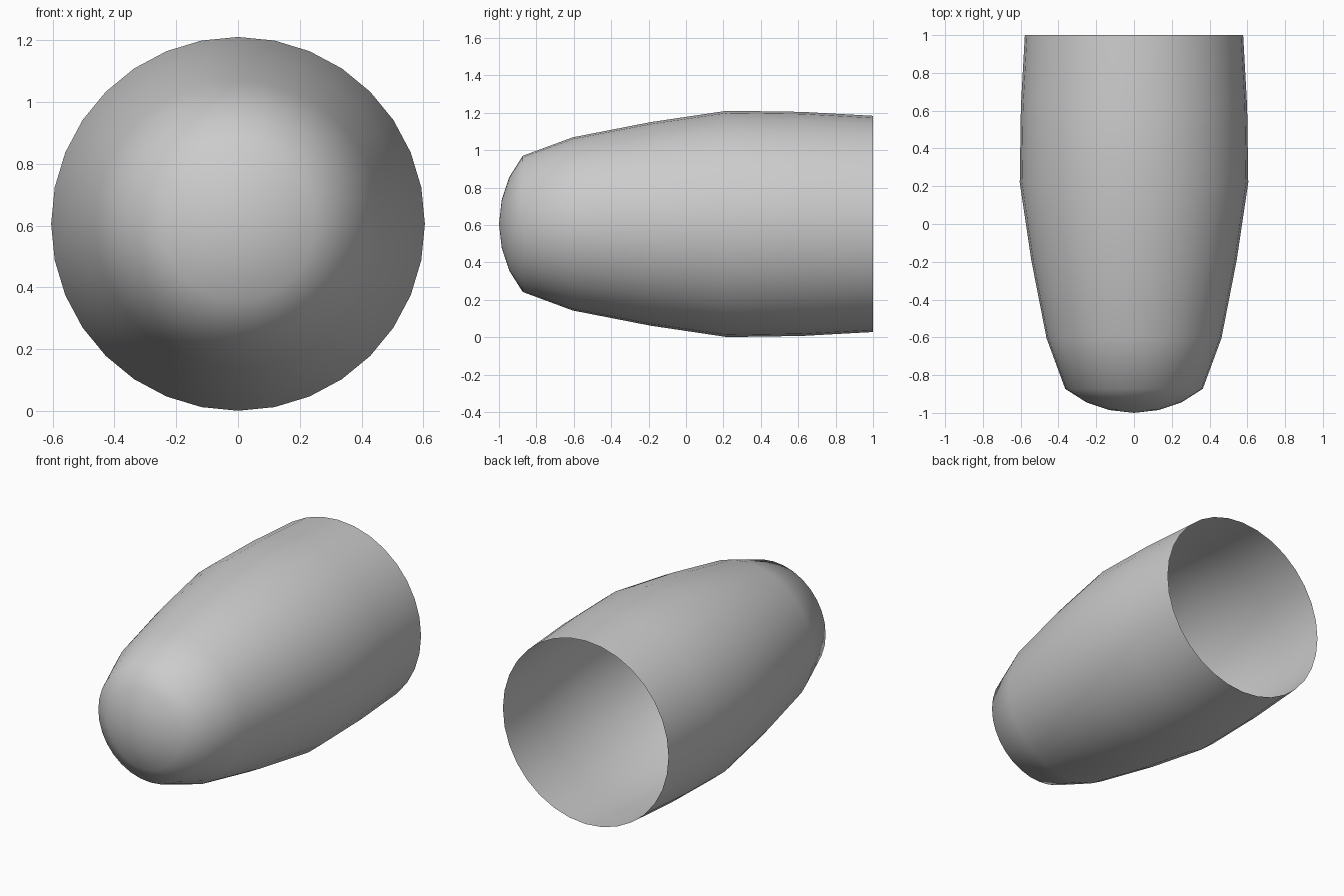
import bpy, bmesh, math

if "Cube" in bpy.data.objects:
    bpy.data.objects.remove(bpy.data.objects["Cube"])

SIDES = 32
CENTRE_Z = 0.606
# (y, radius) from the rounded nose to the open rear rim
PROFILE = [(-0.985, 0.13), (-0.945, 0.25), (-0.873, 0.364), (-0.605, 0.463),
           (-0.19, 0.544), (0.22, 0.605), (0.62, 0.599), (1.0, 0.578)]

# Open hollow shell: rings along y, closed by a pole at the nose
bm = bmesh.new()
rings = []
for y, r in PROFILE:
    ring = []
    for i in range(SIDES):
        a = 2 * math.pi * i / SIDES
        ring.append(bm.verts.new((r * math.sin(a), y, CENTRE_Z + r * math.cos(a))))
    rings.append(ring)
pole = bm.verts.new((0, -1.0, CENTRE_Z))

# Faces wound so that normals point outward
for i in range(SIDES):
    j = (i + 1) % SIDES
    bm.faces.new((pole, rings[0][j], rings[0][i]))
    for a, b in zip(rings, rings[1:]):
        bm.faces.new((a[j], b[j], b[i], a[i]))

mesh = bpy.data.meshes.new("tapered_shell")
bm.to_mesh(mesh)
bm.free()
mesh.shade_smooth()
shell = bpy.data.objects.new("tapered_shell", mesh)
bpy.context.collection.objects.link(shell)
